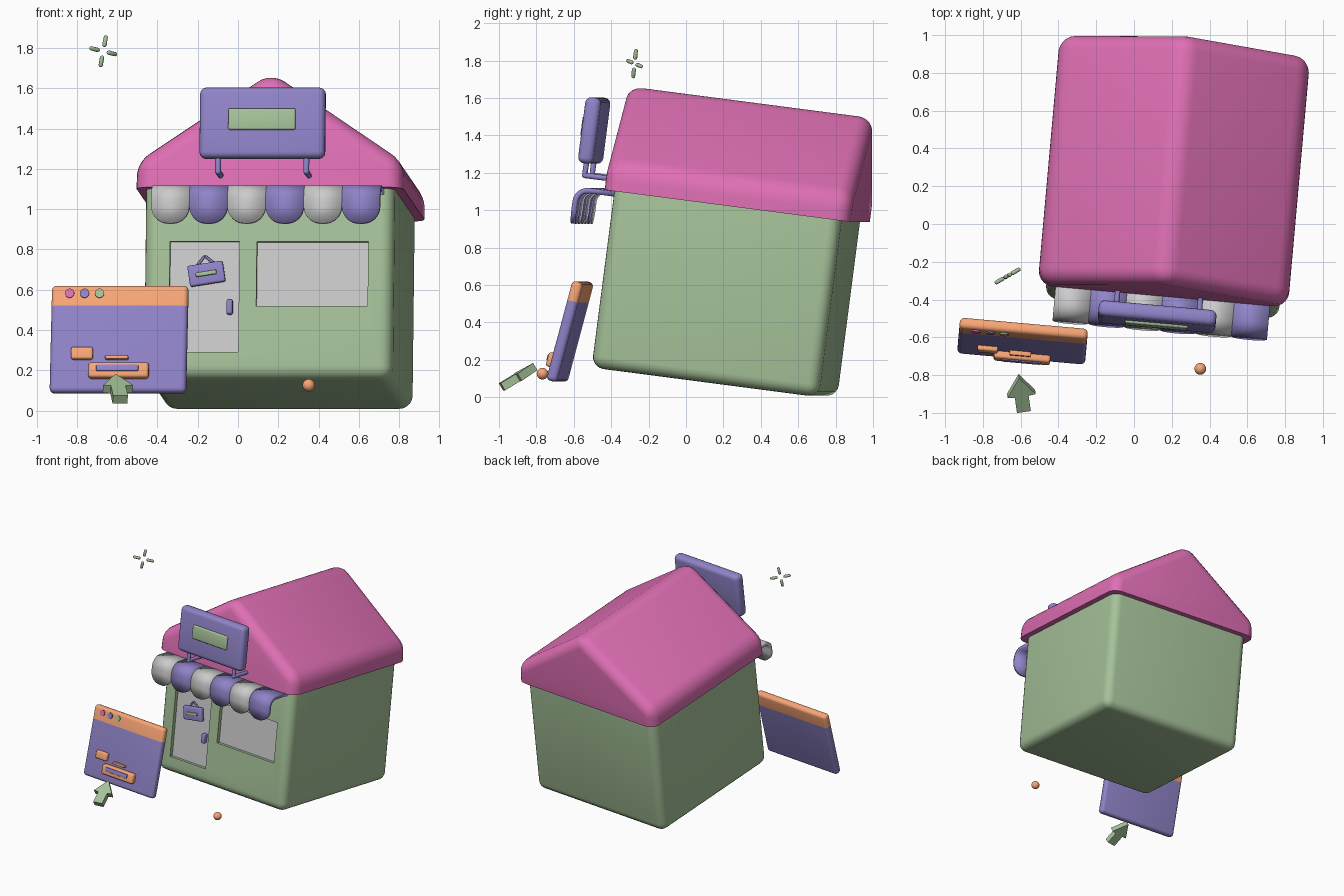
import bpy, bmesh
from math import radians, sin, cos, pi, sqrt
from mathutils import Matrix, Vector

if "Cube" in bpy.data.objects:
    bpy.data.objects.remove(bpy.data.objects["Cube"])


def material(name, rgb):
    m = bpy.data.materials.new(name)
    m.diffuse_color = (*rgb, 1)
    m.use_nodes = True
    m.node_tree.nodes["Principled BSDF"].inputs["Base Color"].default_value = m.diffuse_color
    return m


GREEN = material("green", (0.38, 0.54, 0.32))
PINK = material("pink", (0.74, 0.16, 0.46))
PURPLE = material("purple", (0.28, 0.23, 0.58))
ORANGE = material("orange", (0.95, 0.38, 0.18))


def frame(loc, yaw, pitch):
    return (Matrix.Translation(loc) @ Matrix.Rotation(radians(yaw), 4, 'Z')
            @ Matrix.Rotation(radians(pitch), 4, 'X'))


HOUSE = frame((0.2, 0.152, 0.08), -5.1, -7.4)
PAGE = frame((-0.59, -0.62, 0.352), -5.1, -15)


def finish(name, bm, mat, world):
    bmesh.ops.recalc_face_normals(bm, faces=bm.faces)
    me = bpy.data.meshes.new(name)
    bm.to_mesh(me)
    bm.free()
    ob = bpy.data.objects.new(name, me)
    bpy.context.collection.objects.link(ob)
    ob.matrix_world = world
    if mat:
        me.materials.append(mat)
    return ob


def bevel(bm, edges, r, seg):
    bmesh.ops.bevel(bm, geom=edges, offset=r, segments=seg, profile=0.5, affect='EDGES')


def box(name, center, size, mat, world, r=0.0, seg=4, roll=0, cut=None):
    bm = bmesh.new()
    bmesh.ops.create_cube(bm, size=1)
    bmesh.ops.scale(bm, vec=size, verts=bm.verts)
    if r:
        bevel(bm, bm.edges[:], r, seg)
    if cut is not None:
        bmesh.ops.bisect_plane(bm, geom=bm.verts[:] + bm.edges[:] + bm.faces[:],
                               plane_co=(0, 0, cut), plane_no=(0, 0, 1))
        for f in bm.faces:
            f.material_index = int(f.calc_center_median().z > cut)
    return finish(name, bm, mat, world @ Matrix.Translation(center)
                  @ Matrix.Rotation(radians(roll), 4, 'Y'))


def prism(name, pts, depth, mat, world):
    """Closed 2D profile in local xy, extruded along z and centred."""
    bm = bmesh.new()
    f = bm.faces.new([bm.verts.new((x, y, -depth / 2)) for x, y in pts])
    g = bmesh.ops.extrude_face_region(bm, geom=[f])['geom']
    bmesh.ops.translate(bm, vec=(0, 0, depth),
                        verts=[v for v in g if isinstance(v, bmesh.types.BMVert)])
    return finish(name, bm, mat, world)


def rod(name, a, b, r, mat, world):
    """Round-ended rod between two points."""
    a, b = Vector(a), Vector(b)
    bm = bmesh.new()
    bmesh.ops.create_uvsphere(bm, u_segments=12, v_segments=8, radius=r)
    half = max((b - a).length / 2 - r, 0)
    top = [v for v in bm.verts if v.co.z > 1e-5]
    for v in bm.verts:
        v.co.z += half if v in top else -half
    rot = (b - a).to_track_quat('Z', 'Y').to_matrix().to_4x4()
    return finish(name, bm, mat, world @ Matrix.Translation((a + b) / 2) @ rot)


# House body with door and window recesses
body = box("house_body", (0, 0, 0.52), (1.24, 1.23, 1.04), GREEN, HOUSE, 0.065, 5)
for part, x0, x1, z0, z1 in (("door", -0.493, -0.147, 0.132, 0.687),
                             ("window", -0.06, 0.495, 0.364, 0.685)):
    c, w, h = ((x0 + x1) / 2, (z0 + z1) / 2), x1 - x0, z1 - z0
    cutter = box(part + "_cutter", (c[0], -0.63, c[1]), (w, 0.1, h), None, HOUSE)
    mod = body.modifiers.new("recess", 'BOOLEAN')
    mod.object, mod.operation, mod.solver = cutter, 'DIFFERENCE', 'EXACT'
    bpy.context.view_layer.objects.active = body
    bpy.ops.object.modifier_apply(modifier=mod.name)
    bpy.data.objects.remove(cutter)
    box(part + "_panel", (c[0], -0.58, c[1]), (w, 0.014, h), None, HOUSE)
box("door_handle", (-0.193, -0.6, 0.36), (0.03, 0.05, 0.075), PURPLE, HOUSE, 0.01, 3)

# Small hanging sign on the door
box("door_sign", (-0.31, -0.61, 0.525), (0.178, 0.035, 0.105), PURPLE, HOUSE, 0.01, 3, -9)
box("door_sign_slot", (-0.31, -0.628, 0.525), (0.105, 0.02, 0.022), GREEN, HOUSE, 0.005, 2, -9)
for side, x, z in (("left", -0.362, 0.56), ("right", -0.272, 0.578)):
    rod("door_sign_cord_" + side, (x, -0.605, z), (-0.32, -0.605, 0.615), 0.007, PURPLE, HOUSE)

# Rounded gable roof
roof = prism("roof", [(-0.665, 0.952), (0.665, 0.952), (0.665, 1.086), (0, 1.535),
                      (-0.665, 1.086)], 1.33, PINK, HOUSE @ Matrix.Rotation(pi / 2, 4, 'X'))
bm = bmesh.new()
bm.from_mesh(roof.data)
bevel(bm, [e for e in bm.edges if sum(v.co.y for v in e.verts) / 2 > 0.96], 0.08, 5)
bm.to_mesh(roof.data)
bm.free()

# Awning made of six scalloped strips
path = [(-0.60, 0.95), (-0.75, 0.95)]
path += [(-0.75 - 0.08 * sin(t * pi / 12), 0.87 + 0.08 * cos(t * pi / 12)) for t in range(1, 7)]
end_r = 0.085
path += [(-0.83, 0.75 + end_r - end_r * sin(k * pi / 16)) for k in range(9)]
for i in range(6):
    bm = bmesh.new()
    rows, cx = [], -0.57 + 0.19 * (i + 0.5)
    for k, (y, z) in enumerate(path):
        d = max(0, 0.75 + end_r - z)
        w = 0.095 - end_r + sqrt(max(0, end_r ** 2 - d ** 2))
        rows.append([bm.verts.new((cx + s * w, y, z)) for s in (-1, 1)])
    for p, q in zip(rows, rows[1:]):
        bm.faces.new((p[0], p[1], q[1], q[0]))
    strip = finish(f"awning_strip_{i + 1}", bm, PURPLE if i % 2 else None, HOUSE)
    strip.data.update()
    sol = strip.modifiers.new("thickness", 'SOLIDIFY')
    sol.thickness = 0.028
    # keep the thickness below the top surface
    sol.offset = -1 if strip.data.polygons[0].normal.z > 0 else 1

# Roof sign on two brackets
box("roof_sign", (-0.02, -0.815, 1.252), (0.625, 0.085, 0.355), PURPLE, HOUSE, 0.032)
box("roof_sign_plate", (-0.02, -0.857, 1.267), (0.335, 0.03, 0.108), GREEN, HOUSE, 0.01, 3)
for side in (-1, 1):
    x, tag = -0.02 + side * 0.22, "left" if side < 0 else "right"
    rod("sign_post_" + tag, (x, -0.815, 1.1), (x, -0.815, 0.995), 0.015, PURPLE, HOUSE)
    rod("sign_arm_" + tag, (x, -0.83, 1.01), (x, -0.64, 1.01), 0.015, PURPLE, HOUSE)

# Leaning page panel with an orange header and controls
page = box("page_panel", (0, 0, 0), (0.68, 0.06, 0.55), PURPLE, PAGE, 0.024, cut=0.167)
page.data.materials.append(ORANGE)
for i, mat in enumerate((PINK, PURPLE, GREEN)):
    bm = bmesh.new()
    bmesh.ops.create_cone(bm, cap_ends=True, segments=24, radius1=0.023, radius2=0.023, depth=0.02)
    finish(f"header_dot_{i + 1}", bm, mat, PAGE @ Matrix.Translation((-0.249 + 0.0745 * i, -0.028, 0.23))
           @ Matrix.Rotation(pi / 2, 4, 'X'))
box("page_block", (-0.18, -0.035, -0.08), (0.108, 0.04, 0.062), ORANGE, PAGE, 0.01, 3)
box("page_bar", (-0.006, -0.035, -0.103), (0.115, 0.04, 0.017), ORANGE, PAGE, 0.005, 2)
box("page_button", (0.005, -0.04, -0.17), (0.3, 0.055, 0.078), ORANGE, PAGE, 0.014, 3)
box("page_button_inset", (0, -0.065, -0.163), (0.21, 0.02, 0.034), PURPLE, PAGE, 0.006, 2)

# Pointer arrow
half = [(0.0, 0.105), (0.075, -0.005), (0.037, -0.01), (0.037, -0.105)]
prism("pointer_arrow", half + [(-x, y) for x, y in reversed(half[1:])], 0.045, GREEN,
      frame((-0.597, -0.895, 0.11), 8, 31))

# Loose ball
bm = bmesh.new()
bmesh.ops.create_uvsphere(bm, u_segments=24, v_segments=16, radius=0.031)
finish("ball", bm, ORANGE, Matrix.Translation((0.351, -0.767, 0.126)))

# Four-ray sparkle
SPARK = frame((-0.669, -0.275, 1.784), 30, 0)
for k in range(4):
    t = k * pi / 2 - radians(12)
    d = Vector((cos(t), 0, sin(t)))
    rod(f"sparkle_ray_{k + 1}", d * 0.022, d * 0.08, 0.011, GREEN, SPARK)

bpy.ops.object.select_all(action='SELECT')
bpy.context.view_layer.objects.active = body
bpy.ops.object.shade_smooth_by_angle(angle=radians(32))
